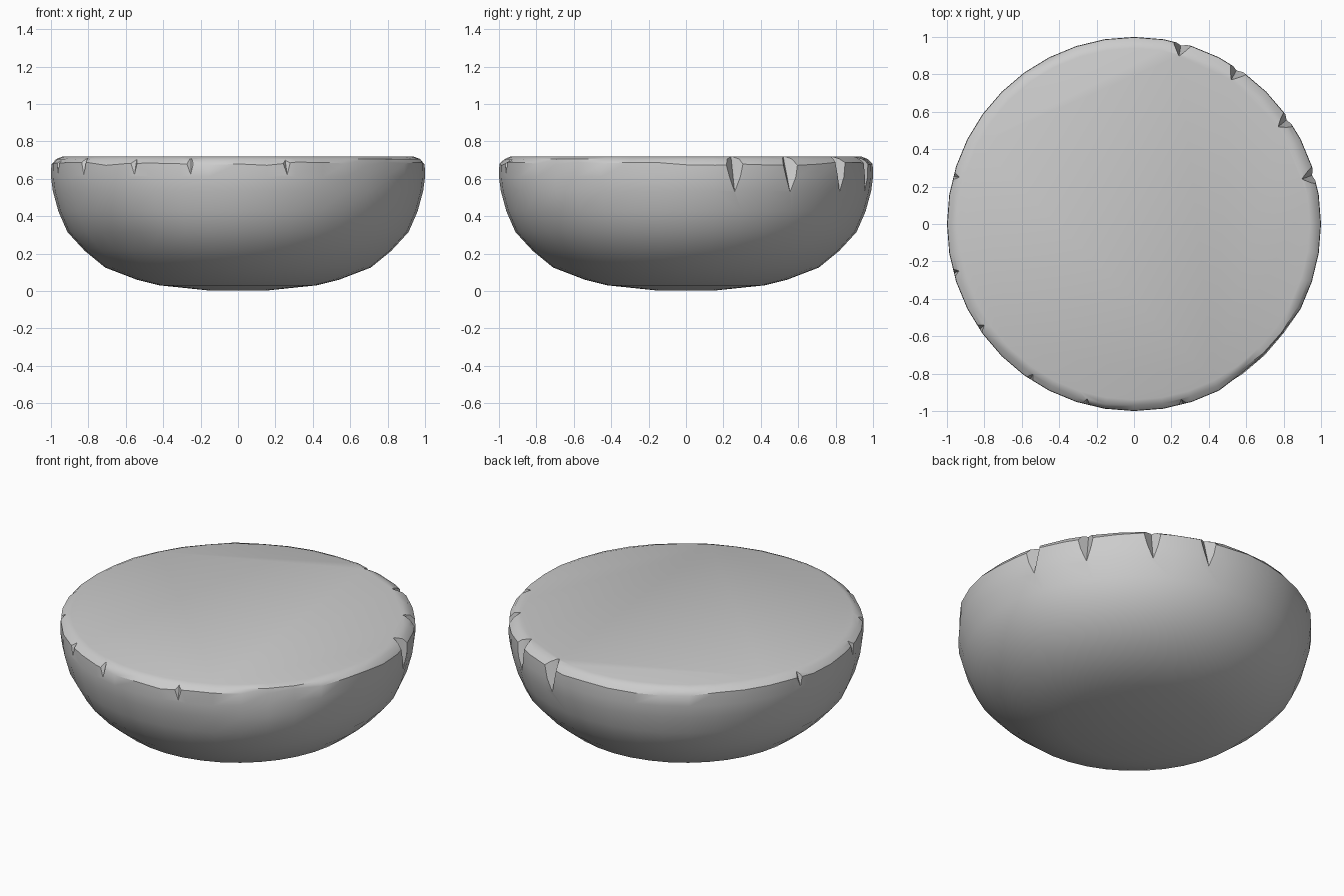
import bpy, bmesh, math, random

if "Cube" in bpy.data.objects:
    bpy.data.objects.remove(bpy.data.objects["Cube"])

random.seed(4)
SIDES = 40


def new_object(name, bm):
    mesh = bpy.data.meshes.new(name)
    bm.to_mesh(mesh)
    bm.free()
    obj = bpy.data.objects.new(name, mesh)
    bpy.context.collection.objects.link(obj)
    return obj


def polar(r, deg, z):
    a = math.radians(deg)
    return (r * math.cos(a), r * math.sin(a), z)


# Flat-topped round body, revolved from a half profile (radius, height)
profile = [(0.15, 0.002), (0.42, 0.03), (0.54, 0.06), (0.71, 0.125), (0.82, 0.215),
           (0.912, 0.315), (0.96, 0.425), (0.99, 0.535), (1.0, 0.61),
           (0.998, 0.68), (0.975, 0.705), (0.94, 0.718)]
bm = bmesh.new()
rings = []
for k, (r, z) in enumerate(profile):
    ring = []
    for i in range(SIDES):
        deg = 360 * i / SIDES
        rr, zz = r, z
        if k == 9:      # worn, uneven rim
            zz += random.uniform(-0.01, 0.01)
        if k == 10:
            rr += random.uniform(-0.008, 0.006)
        if abs(deg - 315) < 10 and 7 < k < 10:      # shallow worn panel
            rr -= 0.015
        if abs(deg - 225) < 16 and 3 < k < 6:       # dent on the front left
            rr -= 0.012
        ring.append(bm.verts.new(polar(rr, deg, zz)))
    rings.append(ring)
for a, b in zip(rings, rings[1:]):
    for i in range(SIDES):
        j = (i + 1) % SIDES
        bm.faces.new((a[i], a[j], b[j], b[i]))
bm.faces.new(rings[0][::-1])
bm.faces.new(rings[-1])
bmesh.ops.recalc_face_normals(bm, faces=bm.faces)
body = new_object("round_body", bm)


# Wedge notches: deep on the back right, shallow elsewhere
def notch(deg, inner, bottom, half):
    bm = bmesh.new()
    points = [polar(0.99 if bottom < 0.6 else 0.998, deg + 0.3, bottom)]
    for z in (0.715, 0.85):
        points += [polar(inner, deg, z), polar(1.04, deg - half, z), polar(1.04, deg + half, z)]
    for p in points:
        bm.verts.new(p)
    bmesh.ops.convex_hull(bm, input=bm.verts)
    bmesh.ops.recalc_face_normals(bm, faces=bm.faces)
    cutter = new_object("notch_cutter", bm)
    mod = body.modifiers.new("notch", 'BOOLEAN')
    mod.operation = 'DIFFERENCE'
    mod.solver = 'EXACT'
    mod.object = cutter
    return cutter


cutters = [notch(d, 0.93, 0.52, 5) for d in (75, 56, 34, 15)]
cutters += [notch(d, 0.965, 0.62, 4) for d in (165, 195, 214, 236, 255, 285)]

bpy.context.view_layer.objects.active = body
body.select_set(True)
for mod in list(body.modifiers):
    bpy.ops.object.modifier_apply(modifier=mod.name)
for c in cutters:
    bpy.data.objects.remove(c)
bpy.ops.object.select_all(action='DESELECT')
body.select_set(True)
bpy.ops.object.shade_smooth_by_angle(angle=math.radians(35))
